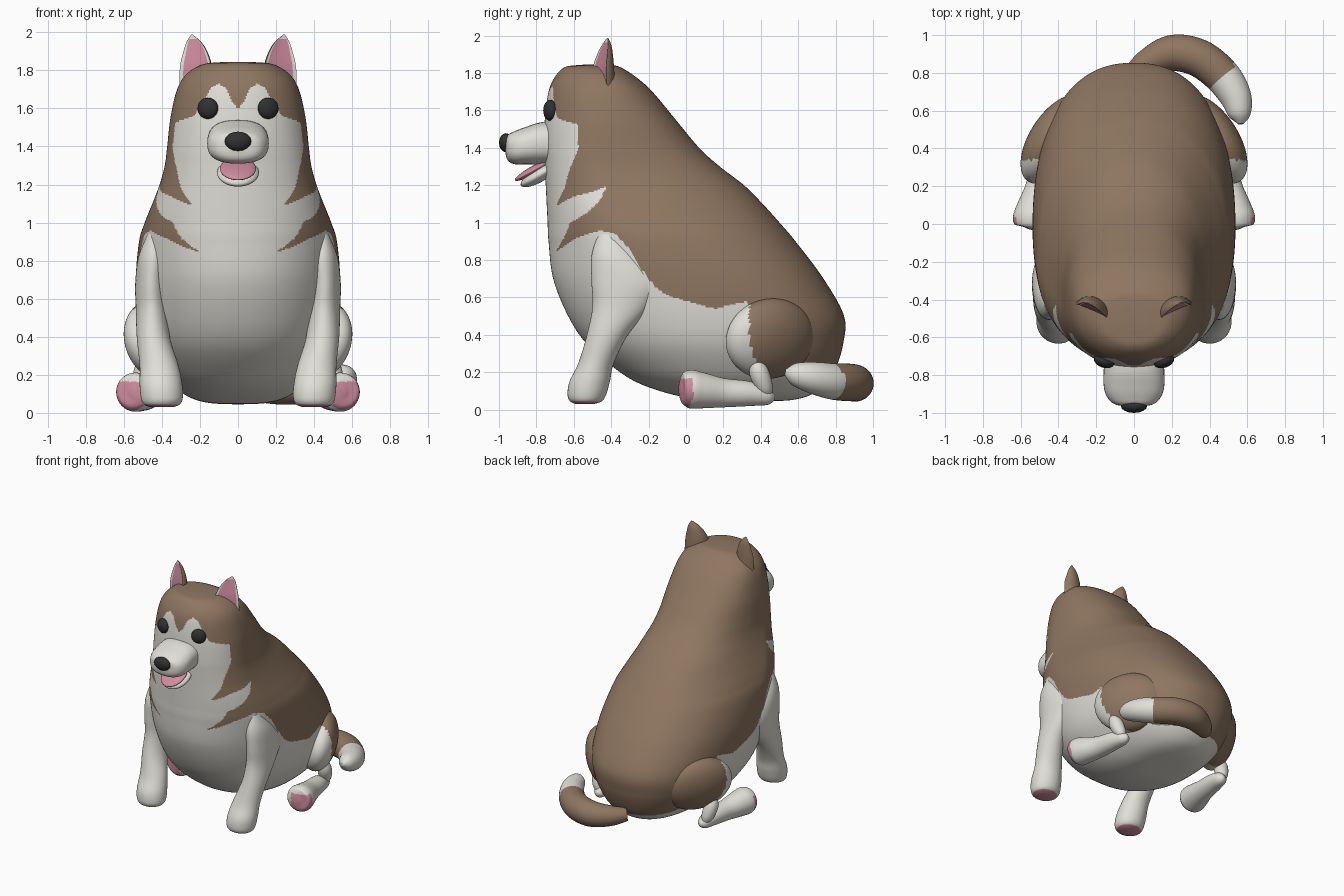
import bpy, bmesh, math
from mathutils import Vector, Matrix

if "Cube" in bpy.data.objects:
    bpy.data.objects.remove(bpy.data.objects["Cube"])


def material(name, rgb):
    m = bpy.data.materials.new(name)
    m.diffuse_color = (*rgb, 1)
    m.use_nodes = True
    m.node_tree.nodes["Principled BSDF"].inputs["Base Color"].default_value = m.diffuse_color
    return m


WHITE, BROWN, PINK, BLACK = range(4)
MATS = [material("cream white fur", (0.76, 0.74, 0.69)),
        material("brown fur", (0.275, 0.182, 0.12)),
        material("pink skin", (0.62, 0.26, 0.35)),
        material("black", (0.03, 0.03, 0.032))]


def finish(name, bm, colour, smooth=60):
    """Turn a bmesh into a smooth object; colour is an index or a rule on (centre, u, v)."""
    bmesh.ops.recalc_face_normals(bm, faces=bm.faces)
    me = bpy.data.meshes.new(name)
    bm.to_mesh(me)
    bm.free()
    ob = bpy.data.objects.new(name, me)
    bpy.context.collection.objects.link(ob)
    for m in MATS:
        me.materials.append(m)
    if not callable(colour):
        for p in me.polygons:
            p.material_index = colour
    bpy.ops.object.select_all(action='DESELECT')
    ob.select_set(True)
    bpy.context.view_layer.objects.active = ob
    bpy.ops.object.shade_smooth_by_angle(angle=math.radians(smooth))
    return ob


def spline(rows, n):
    """Catmull-Rom through rows of numbers, n samples."""
    out, last = [], len(rows) - 1
    for k in range(n):
        t = k / (n - 1) * last
        i = min(int(t), last - 1)
        t -= i
        quad = [rows[max(0, min(last, i + d))] for d in (-1, 0, 1, 2)]
        out.append([0.5 * (2 * b + (c - a) * t + (2 * a - 5 * b + 4 * c - d) * t * t
                           + (3 * b - a - 3 * c + d) * t ** 3) for a, b, c, d in zip(*quad)])
    return out


def even(rows, n):
    """Spline samples spread evenly along the curve."""
    fine = spline(rows, n * 15)
    dist = [0]
    for a, b in zip(fine, fine[1:]):
        dist.append(dist[-1] + math.hypot(a[0] - b[0], a[-1] - b[-1]))
    out, k = [], 0
    for i in range(n):
        while dist[k] < dist[-1] * i / (n - 1) and k < len(fine) - 1:
            k += 1
        out.append(fine[k])
    return out


def loft(name, rings, colour, smooth=60):
    bm = bmesh.new()
    vs = [[bm.verts.new(p) for p in r] for r in rings]
    n, m = len(rings[0]), len(rings)
    for i in range(m - 1):
        for j in range(n):
            k = (j + 1) % n
            f = bm.faces.new((vs[i][j], vs[i][k], vs[i + 1][k], vs[i + 1][j]))
            if callable(colour):
                f.material_index = colour(f.calc_center_median(), (j + 0.5) / n, (i + 0.5) / m)
    for r, v in ((vs[0], 0), (vs[-1], 1)):
        f = bm.faces.new(r)
        if callable(colour):
            f.material_index = colour(f.calc_center_median(), 0.25, v)
    return finish(name, bm, colour, smooth)


def circle(n):
    return [(math.cos(2 * math.pi * j / n), math.sin(2 * math.pi * j / n)) for j in range(n)]


def rounded(t, e):
    return math.copysign(abs(t) ** e, t)


def tube(name, rows, colour, n=40, m=48):
    """Round tube along (x, y, z, radius) rows."""
    path = spline(rows, m)
    rings = []
    for i, (x, y, z, r) in enumerate(path):
        a, b = path[max(i - 1, 0)], path[min(i + 1, m - 1)]
        d = (Vector(b[:3]) - Vector(a[:3])).normalized()
        side = d.cross(Vector((0, 0, 1))).normalized()
        up = side.cross(d)
        rings.append([Vector((x, y, z)) + (side * c + up * s) * r for c, s in circle(n)])
    return loft(name, rings, colour)


def ellipsoid(name, loc, radii, colour, rot=(0, 0, 0), seg=40):
    bm = bmesh.new()
    bmesh.ops.create_uvsphere(bm, u_segments=seg, v_segments=seg // 2, radius=1)
    mat = Matrix.Translation(loc)
    for axis, ang in zip('XZY', (rot[0], rot[2], rot[1])):
        mat = mat @ Matrix.Rotation(math.radians(ang), 4, axis)
    bm.transform(mat @ Matrix.Diagonal((*radii, 1)))
    if callable(colour):
        for f in bm.faces:
            f.material_index = colour(f.calc_center_median(), 0, 0)
    return finish(name, bm, colour)


# Body and head: rows of height, front y, back y, y of widest point, half width
BODY = [(.045, .25, .45, .35, .02), (.052, .1, .57, .3, .15), (.08, -.07, .67, .25, .25),
        (.14, -.25, .75, .2, .34), (.22, -.38, .80, .15, .415), (.35, -.53, .84, .1, .49),
        (.5, -.63, .845, .05, .525), (.7, -.71, .735, -.03, .537), (.9, -.735, .585, -.17, .52),
        (1.0, -.74, .5, -.26, .49), (1.1, -.745, .41, -.34, .45), (1.2, -.75, .31, -.39, .412),
        (1.3, -.755, .18, -.43, .385), (1.4, -.76, .07, -.44, .372), (1.55, -.755, -.055, -.44, .355),
        (1.7, -.735, -.18, -.45, .32), (1.78, -.70, -.27, -.46, .27), (1.83, -.65, -.35, -.48, .19),
        (1.842, -.58, -.4, -.5, .1), (1.845, -.52, -.48, -.5, .02)]
# White marking seen from the side (y, z) and its upper edge on the face (x, z)
MARK = [(-1, 2), (-.6, 2), (-.6, 1.55), (-.58, 1.52), (-.575, 1.4), (-.62, 1.29), (-.65, 1.18),
        (-.695, 1.09), (-.6, 1.14), (-.5, 1.165), (-.425, 1.195), (-.46, 1.12), (-.53, 1.05),
        (-.62, 1.0), (-.65, .92), (-.695, .845), (-.58, .92), (-.46, .96), (-.38, .94), (-.32, .88),
        (-.25, .77), (-.17, .66), (-.1, .61), (.15, .54), (.33, .58), (.36, .45), (.45, .25),
        (.6, .17), (.75, .15), (.8, .1), (.8, -.1), (-1, -.1)]
BROW = [(0, 1.6), (.03, 1.63), (.06, 1.70), (.1, 1.73), (.14, 1.71), (.18, 1.64), (.23, 1.56),
        (.32, 1.53), (1, 1.53)]


def body_colour(c, u, v):
    inside = False
    for (y0, z0), (y1, z1) in zip(MARK, MARK[1:] + MARK[:1]):
        if (z0 > c.z) != (z1 > c.z) and c.y < y0 + (c.z - z0) / (z1 - z0) * (y1 - y0):
            inside = not inside
    for (x0, z0), (x1, z1) in zip(BROW, BROW[1:]):
        if x0 <= abs(c.x) < x1 and c.z > z0 + (abs(c.x) - x0) / (x1 - x0) * (z1 - z0):
            inside = False
    return WHITE if inside else BROWN


def body_ring(z, yf, yb, yc, hw):
    ring = []
    for c, s in circle(300):
        e, depth = (.86, yb - yc) if s > 0 else (.93, yc - yf)
        ring.append((hw * rounded(c, e), yc + depth * rounded(s, e), z))
    return ring


loft("body", [body_ring(*row) for row in even(BODY, 290)], body_colour)

# Muzzle: rows of y, centre z, half width, half height
MUZZLE = [(-.6, 1.425, .155, .11), (-.76, 1.425, .16, .113), (-.86, 1.41, .16, .1),
          (-.92, 1.4, .14, .087), (-.955, 1.4, .1, .065), (-.967, 1.4, .03, .02)]
loft("muzzle", [[(w * rounded(c, .8), y, z + h * rounded(s, .8)) for c, s in circle(40)]
                for y, z, w, h in spline(MUZZLE, 24)], WHITE)
ellipsoid("nose", (0, -.963, 1.427), (.07, .037, .051), BLACK, seg=16)
ellipsoid("lower_jaw", (0, -.775, 1.262), (.11, .125, .04), WHITE, (31, 0, 0))
ellipsoid("tongue", (0, -.812, 1.283), (.095, .118, .022), PINK, (29, 0, 0))

# Tail curling to the right, with a white tip
tube("tail", [(-.02, .78, .15, .05), (.07, .85, .14, .075), (.2, .905, .14, .095), (.34, .88, .145, .1),
              (.46, .79, .15, .097), (.535, .68, .17, .085), (.56, .58, .19, .06), (.565, .53, .2, .015)],
     lambda c, u, v: WHITE if c.x > .3 and c.y - .75 < .9 * (c.x - .43) else BROWN)

# Front leg rows: z, x, y, half width, half depth
LEG = [(.03, .40, -.54, .06, .05), (.045, .40, -.535, .095, .085), (.08, .40, -.53, .11, .103),
       (.15, .405, -.515, .112, .108), (.25, .415, -.48, .102, .095), (.4, .445, -.42, .087, .11),
       (.55, .452, -.345, .085, .155), (.68, .455, -.32, .085, .185), (.82, .445, -.375, .078, .13),
       (.94, .435, -.42, .04, .05)]
# Ear rows: z, x, y, half width, back thickness
EAR = [(1.68, .245, -.445, .07, .04), (1.76, .23, -.46, .085, .075), (1.83, .224, -.462, .087, .075),
       (1.9, .226, -.448, .066, .055), (1.95, .233, -.433, .04, .032), (1.987, .242, -.42, .005, .004)]


def ear_colour(c, u, v):
    if u > 0.5:
        return BROWN
    return PINK if abs(math.cos(2 * math.pi * u)) < 0.76 and v < 0.84 else WHITE


def foot_colour(c, u, v):
    front = (abs(c.x) - .56) * .4 - c.y > -.008
    return PINK if front and c.z < .165 and abs(c.x) > .5 else WHITE


for side, s in (("left", -1), ("right", 1)):
    # Ears turned outward, flat pink front and rounded brown back
    ca, sa = math.cos(math.radians(24)), math.sin(math.radians(24))
    rings = []
    for z, x, y, w, back in spline(EAR, 30):
        ring = []
        for c, t in circle(48):
            d = t * (back if t < 0 else -.09 * w)
            ring.append((s * (x + w * c * ca + d * sa), y + w * c * sa - d * ca, z))
        rings.append(ring)
    loft(side + "_ear", rings, ear_colour, 50)
    ellipsoid(side + "_eye", (s * .158, -.726, 1.6), (.056, .035, .056), BLACK, (0, 0, s * 18), 24)
    # Front leg with a pink pad underneath
    loft(side + "_front_leg", [[(s * (x + w * c), y + d * t, z) for c, t in circle(40)]
                               for z, x, y, w, d in spline(LEG, 60)],
         lambda c, u, v: PINK if c.z < .042 else WHITE)
    # Hind leg: haunch leaning outward at the top, shank and foot
    ellipsoid(side + "_haunch", (s * .415, .45, .38), (.13, .268, .22),
              lambda c, u, v: WHITE if c.y < .34 + max(0, .35 - c.z) * .4 else BROWN,
              (0, s * 14, s * 33), 64)
    tube(side + "_shank", [(s * .5, .37, .27, .03), (s * .5, .39, .2, .052), (s * .485, .42, .12, .045),
                           (s * .47, .44, .07, .02)], WHITE, 24, 20)
    tube(side + "_hind_foot", [(s * .46, .475, .07, .012), (s * .462, .44, .07, .045),
                               (s * .475, .34, .085, .066), (s * .495, .2, .09, .078),
                               (s * .525, .08, .103, .097), (s * .54, .02, .11, .102),
                               (s * .545, -.018, .11, .08), (s * .548, -.03, .11, .02)],
         foot_colour)
